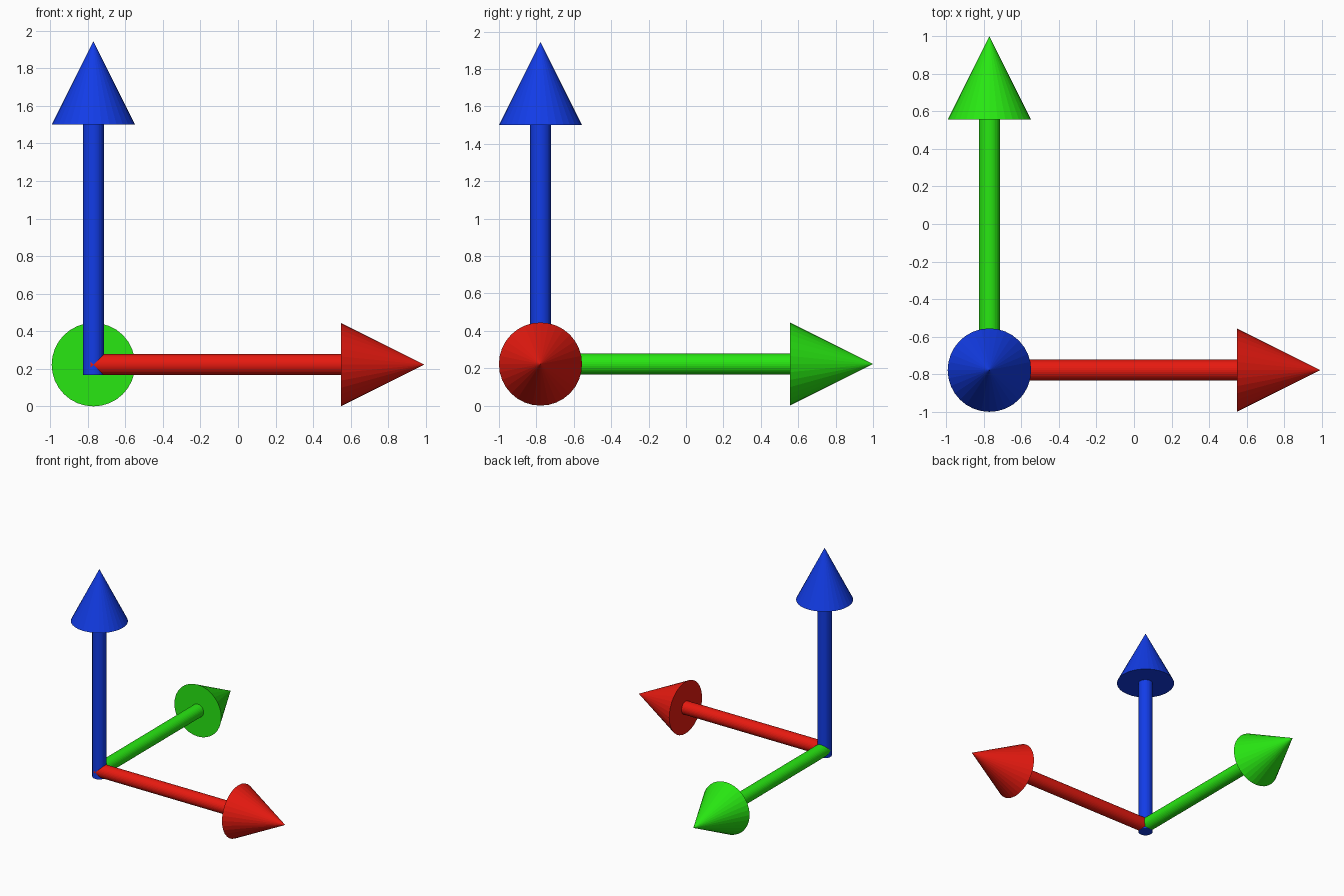
import bpy
from mathutils import Vector

if "Cube" in bpy.data.objects:
    bpy.data.objects.remove(bpy.data.objects["Cube"])

U = 1 / 18                      # shaft radius, the unit of all proportions
SHAFT, HEAD = 24 * U, 8 * U     # lengths of shaft and head
CX, CY, CZ = -0.770, -0.778, 4 * U


def finish(name, mat):
    obj = bpy.context.object
    obj.name = name
    obj.data.materials.append(mat)


def arrow(name, start, direction, color):
    start, d = Vector(start), Vector(direction)
    rot = d.to_track_quat('Z', 'Y').to_euler()
    mat = bpy.data.materials.new(name + "_paint")
    mat.diffuse_color = (*color, 1)
    mat.use_nodes = True
    mat.node_tree.nodes["Principled BSDF"].inputs["Base Color"].default_value = mat.diffuse_color
    # shaft
    bpy.ops.mesh.primitive_cylinder_add(
        vertices=32, radius=U, depth=SHAFT,
        location=start + d * SHAFT / 2, rotation=rot)
    finish(name + "_shaft", mat)
    # pointed head
    bpy.ops.mesh.primitive_cone_add(
        vertices=32, radius1=4 * U, radius2=0, depth=HEAD,
        location=start + d * (SHAFT + HEAD / 2), rotation=rot)
    finish(name + "_head", mat)


# three axis arrows meeting at one corner
arrow("x_arrow", (CX - 0.015, CY, CZ), (1, 0, 0), (0.8, 0.010, 0.005))
arrow("y_arrow", (CX, CY, CZ), (0, 1, 0), (0.021, 0.8, 0.006))
arrow("z_arrow", (CX, CY, CZ - U), (0, 0, 1), (0.006, 0.045, 0.8))
